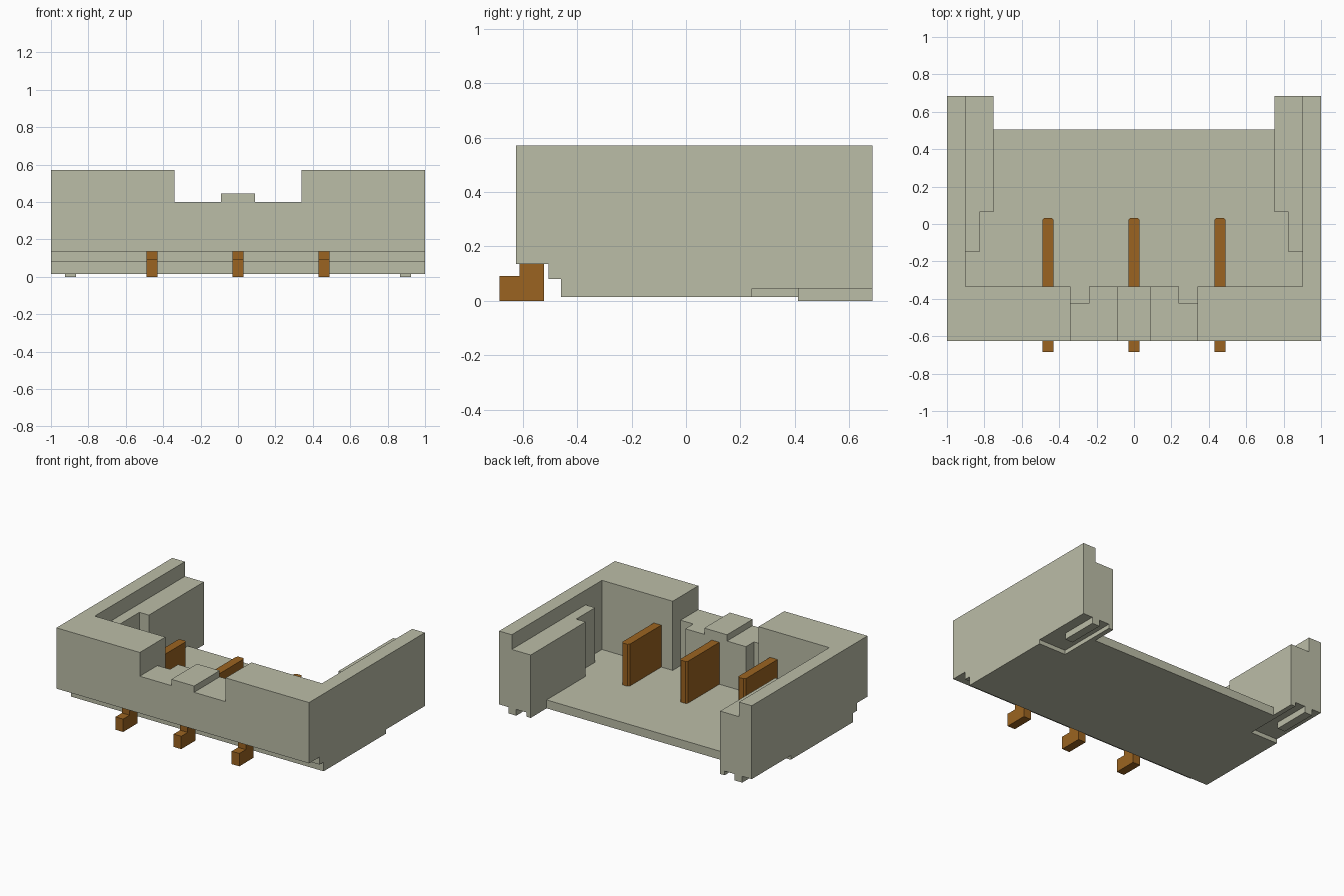
import bpy, bmesh
from mathutils import Vector

cube = bpy.data.objects.get("Cube")
if cube:
    bpy.data.objects.remove(cube, do_unlink=True)


def material(name, rgb):
    m = bpy.data.materials.new(name)
    m.use_nodes = True
    m.diffuse_color = (*rgb, 1)
    m.node_tree.nodes["Principled BSDF"].inputs["Base Color"].default_value = (*rgb, 1)
    return m


IVORY = material("ivory plastic", (0.50, 0.51, 0.39))
BRONZE = material("bronze metal", (0.33, 0.127, 0.015))


def prism(name, pts, axis, lo, hi, mat=IVORY):
    """Extrude a flat profile along one axis; pts hold the other two coordinates in order."""
    def place(p, h):
        c = list(p)
        c.insert("xyz".index(axis), h)
        return Vector(c)
    bm = bmesh.new()
    face = bm.faces.new([bm.verts.new(place(p, lo)) for p in pts])
    ext = bmesh.ops.extrude_face_region(bm, geom=[face])
    moved = [v for v in ext["geom"] if isinstance(v, bmesh.types.BMVert)]
    bmesh.ops.translate(bm, verts=moved, vec=place((0, 0), hi - lo))
    bmesh.ops.recalc_face_normals(bm, faces=bm.faces)
    mesh = bpy.data.meshes.new(name)
    bm.to_mesh(mesh)
    bm.free()
    mesh.materials.append(mat)
    ob = bpy.data.objects.new(name, mesh)
    bpy.context.collection.objects.link(ob)
    return ob


def box(name, x0, x1, y0, y1, z0, z1, mat=IVORY):
    return prism(name, [(x0, y0), (x1, y0), (x1, y1), (x0, y1)], "z", z0, z1, mat)


def cut(target, cutter):
    cutter.hide_render = True
    mod = target.modifiers.new("cut", "BOOLEAN")
    mod.operation = "DIFFERENCE"
    mod.solver = "EXACT"
    mod.object = cutter
    bpy.context.view_layer.objects.active = target
    bpy.ops.object.modifier_apply(modifier=mod.name)
    bpy.data.objects.remove(cutter, do_unlink=True)


FLOOR, LEDGE, TOP = 0.075, 0.465, 0.57

# Housing block with the stepped underside at the front
housing = prism("housing", [(-.625, .135), (-.505, .135), (-.505, .08), (-.46, .08),
                            (-.46, .015), (.685, .015), (.685, TOP), (-.625, TOP)],
                "x", -1, 1)

# Upper opening between the thin side walls
cut(housing, box("upper_cutter", -.9, .9, -.335, 1, LEDGE, 1))

# Deep cavity, leaving the stepped inner ledges
half = [(.9, -.335), (.9, -.15), (.825, -.15), (.825, .063), (.75, .063), (.75, 1)]
cut(housing, prism("cavity_cutter", half + [(-x, y) for x, y in reversed(half)],
                   "z", FLOOR, 1))

# Floor stops short of the side walls at the back
cut(housing, box("back_cutter", -.75, .75, .505, 1, -1, 1))

# Front notch with its raised tab
cut(housing, prism("notch_cutter", [(-.34, 1), (-.34, .4), (-.09, .4), (-.09, .445),
                                    (.09, .445), (.09, .4), (.34, .4), (.34, 1)],
                   "y", -1, -.2))

for side, s in (("left", 1), ("right", -1)):
    # Key slots inside the front wall
    a, b = sorted((s * .24, s * .34))
    cut(housing, box("slot_cutter", a, b, -.425, -.2, FLOOR, 1))
    # Recess under the back corner, with a foot in it
    a, b = sorted((s * .785, s * 1.2))
    cut(housing, box("recess_cutter", a, b, .243, 1, -1, .045))
    a, b = sorted((s * .865, s * .925))
    box(side + "_foot", a, b, .412, .685, 0, .05)

# Contact pins: blade in the cavity, bent tail below the front wall
PIN = [(-.685, 0), (-.522, 0), (-.522, .2), (-.4, .2), (-.4, .05), (.033, .05),
       (.033, .375), (-.612, .375), (-.612, .092), (-.685, .092)]
for name, x in (("right_pin", -.46), ("middle_pin", 0), ("left_pin", .46)):
    pin = prism(name, PIN, "x", x - .03, x + .03, BRONZE)
    bm = bmesh.new()
    bm.from_mesh(pin.data)
    tip = [e for e in bm.edges if all(v.co.y > .03 for v in e.verts)
           and abs(e.verts[0].co.z - e.verts[1].co.z) > .1]
    bmesh.ops.bevel(bm, geom=tip, offset=.012, segments=1, affect="EDGES")
    bm.to_mesh(pin.data)
    bm.free()
